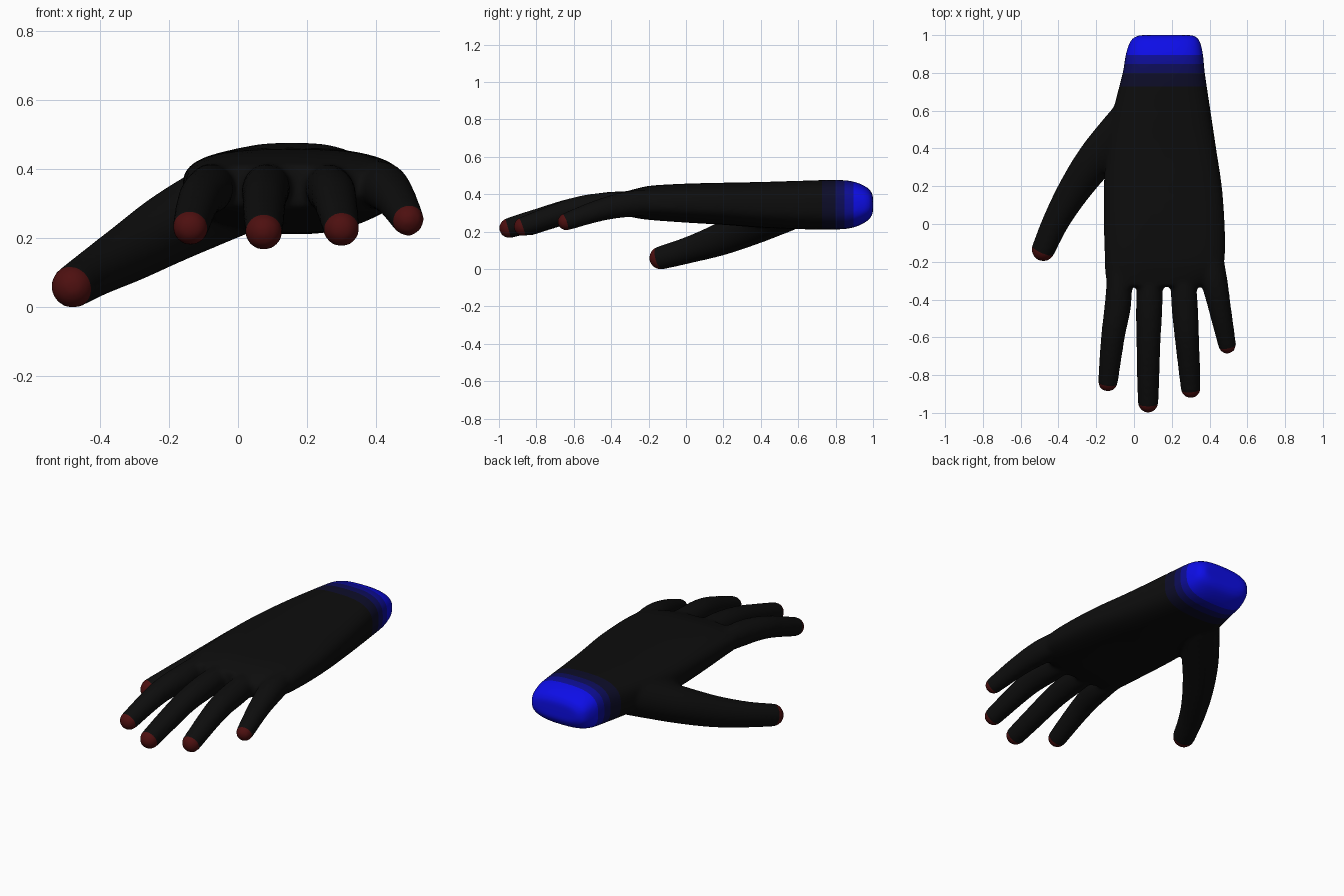
import bpy, bmesh, math
from mathutils import Vector

default_cube = bpy.data.objects.get("Cube")
if default_cube:
    bpy.data.objects.remove(default_cube, do_unlink=True)


def make_material(name, colour):
    material = bpy.data.materials.new(name)
    material.use_nodes = True
    rgba = (*colour, 1.0)
    material.diffuse_color = rgba
    shader = material.node_tree.nodes["Principled BSDF"]
    shader.inputs["Base Color"].default_value = rgba
    shader.inputs["Roughness"].default_value = 0.8
    return material


def spline(points, steps):
    """Smooth curve through tuples of any length."""
    points = [Vector(p) for p in points]
    result = []
    for i in range(len(points) - 1):
        b, c = points[i], points[i + 1]
        a = points[max(i - 1, 0)]
        d = points[min(i + 2, len(points) - 1)]
        for s in range(steps):
            t = s / steps
            result.append(b + (c - a) * (t / 2)
                          + (a * 2 - b * 5 + c * 4 - d) * (t * t / 2)
                          + (b * 3 - a - c * 3 + d) * (t ** 3 / 2))
    return result + [points[-1]]


def loft(bm, rings):
    """Closed skin over a row of equal rings."""
    rows = [[bm.verts.new(p) for p in ring] for ring in rings]
    count = len(rows[0])
    for low, high in zip(rows, rows[1:]):
        for i in range(count):
            j = (i + 1) % count
            bm.faces.new((low[i], low[j], high[j], high[i]))
    bm.faces.new(rows[0][::-1])
    bm.faces.new(rows[-1])


def add_palm(bm, sections, sides=40, power=0.72):
    """Rounded-box sections given as y, x range, z range."""
    rings = []
    for y, left, right, low, high in spline(sections, 5):
        ring = []
        for i in range(sides):
            angle = math.tau * i / sides
            c, s = math.cos(angle), math.sin(angle)
            x = math.copysign(abs(c) ** power, c)
            z = math.copysign(abs(s) ** power, s)
            ring.append(((left + right) / 2 + x * (right - left) / 2, y,
                         (low + high) / 2 + z * (high - low) / 2))
        rings.append(ring)
    loft(bm, rings)


def add_finger(bm, path, sides=24):
    """Tapered tube with a round end; returns tip centre and direction."""
    samples = [(Vector(p[:3]), p[3]) for p in
               (tuple(v) for v in spline(path, 6))]
    tip, radius = samples[-1]
    direction = (tip - samples[-2][0]).normalized()
    for k in range(1, 8):
        angle = k / 8 * math.pi / 2
        samples.append((tip + direction * radius * math.sin(angle),
                        radius * math.cos(angle)))
    rings = []
    for i, (centre, size) in enumerate(samples):
        before = samples[max(i - 1, 0)][0]
        after = samples[min(i + 1, len(samples) - 1)][0]
        along = (after - before).normalized()
        side = along.cross(Vector((0, 0, 1))).normalized()
        up = side.cross(along)
        rings.append([centre + (side * math.cos(a) + up * math.sin(a)) * size
                      for a in (math.tau * n / sides for n in range(sides))])
    loft(bm, rings)
    return tip, direction


# Palm and wrist, from the cuff end to the knuckles
palm_sections = [
    (1.0, 0.03, 0.31, 0.31, 0.40),
    (0.975, -0.015, 0.345, 0.27, 0.44),
    (0.9, -0.043, 0.365, 0.232, 0.475),
    (0.8, -0.06, 0.375, 0.22, 0.485),
    (0.6, -0.11, 0.405, 0.222, 0.48),
    (0.4, -0.145, 0.435, 0.23, 0.474),
    (0.2, -0.16, 0.465, 0.245, 0.47),
    (0.0, -0.16, 0.48, 0.257, 0.465),
    (-0.18, -0.155, 0.48, 0.27, 0.455),
    (-0.26, -0.153, 0.45, 0.28, 0.44),
    (-0.33, -0.14, 0.36, 0.295, 0.42),
]

# Finger paths: centre and radius, from base to tip
finger_paths = [
    [(-0.17 + 0.16, 0.55, 0.335, 0.12), (-0.185, 0.36, 0.245, 0.105),
     (-0.31, 0.19, 0.17, 0.088), (-0.41, 0.02, 0.112, 0.072),
     (-0.48, -0.135, 0.068, 0.063)],
    [(-0.07, -0.1, 0.37, 0.06), (-0.083, -0.4, 0.35, 0.07),
     (-0.112, -0.6, 0.32, 0.063), (-0.138, -0.835, 0.24, 0.053)],
    [(0.09, -0.1, 0.37, 0.06), (0.082, -0.4, 0.352, 0.07),
     (0.077, -0.6, 0.325, 0.065), (0.075, -0.8, 0.27, 0.06),
     (0.075, -0.945, 0.228, 0.055)],
    [(0.25, -0.1, 0.37, 0.06), (0.266, -0.4, 0.35, 0.07),
     (0.28, -0.6, 0.325, 0.065), (0.3, -0.87, 0.236, 0.053)],
    [(0.38, -0.02, 0.37, 0.06), (0.42, -0.27, 0.36, 0.07),
     (0.455, -0.45, 0.326, 0.06), (0.493, -0.64, 0.262, 0.048)],
]

bm = bmesh.new()
add_palm(bm, palm_sections)
tips = [add_finger(bm, path) for path in finger_paths]
bmesh.ops.recalc_face_normals(bm, faces=bm.faces)
mesh = bpy.data.meshes.new("gloved_hand")
bm.to_mesh(mesh)
bm.free()
hand = bpy.data.objects.new("gloved_hand", mesh)
bpy.context.collection.objects.link(hand)

# Fuse palm and fingers into one soft skin
remesh = hand.modifiers.new("fuse", 'REMESH')
remesh.mode = 'VOXEL'
remesh.voxel_size = 0.012
soften = hand.modifiers.new("soften", 'SMOOTH')
soften.factor = 0.5
soften.iterations = 8
bpy.context.view_layer.update()
fused = bpy.data.meshes.new_from_object(
    hand.evaluated_get(bpy.context.evaluated_depsgraph_get()))
hand.modifiers.clear()
hand.data = fused
bpy.data.meshes.remove(mesh)
fused.name = "gloved_hand"

fused.materials.clear()
for name, colour in (("glove_black", (0.004, 0.004, 0.004)),
                     ("fingertip_red", (0.075, 0.005, 0.005)),
                     ("cuff_navy", (0.004, 0.004, 0.022)),
                     ("cuff_dark_blue", (0.004, 0.004, 0.1)),
                     ("cuff_mid_blue", (0.004, 0.004, 0.3)),
                     ("cuff_bright_blue", (0.004, 0.004, 0.8))):
    fused.materials.append(make_material(name, colour))

bm = bmesh.new()
bm.from_mesh(fused)


def cut(point, normal, chosen):
    """Slice clean colour borders into the chosen faces."""
    faces = [f for f in bm.faces if chosen(f.calc_center_median())]
    edges = {e for f in faces for e in f.edges}
    verts = {v for f in faces for v in f.verts}
    bmesh.ops.bisect_plane(bm, geom=faces + list(edges) + list(verts),
                           plane_co=point, plane_no=normal, dist=0.0002)


# Cuff bands and fingertips
bands = [0.728, 0.8, 0.847, 0.895]
for y in bands:
    cut((0, y, 0), (0, 1, 0), lambda c: c.y > 0.65)
borders = [(tip + direction * 0.006, direction) for tip, direction in tips]
for point, direction in borders:
    cut(point, direction, lambda c: (c - point).length < 0.1)

for face in bm.faces:
    centre = face.calc_center_median()
    passed = sum(centre.y > y for y in bands)
    face.material_index = passed + 1 if passed else 0
    for point, direction in borders:
        offset = centre - point
        if offset.length < 0.1 and offset.dot(direction) > 0:
            face.material_index = 1
    face.smooth = True

# Rest the thumb on the ground
lowest = min(v.co.z for v in bm.verts)
bmesh.ops.translate(bm, verts=bm.verts, vec=(0, 0, -lowest))
bm.to_mesh(fused)
bm.free()
